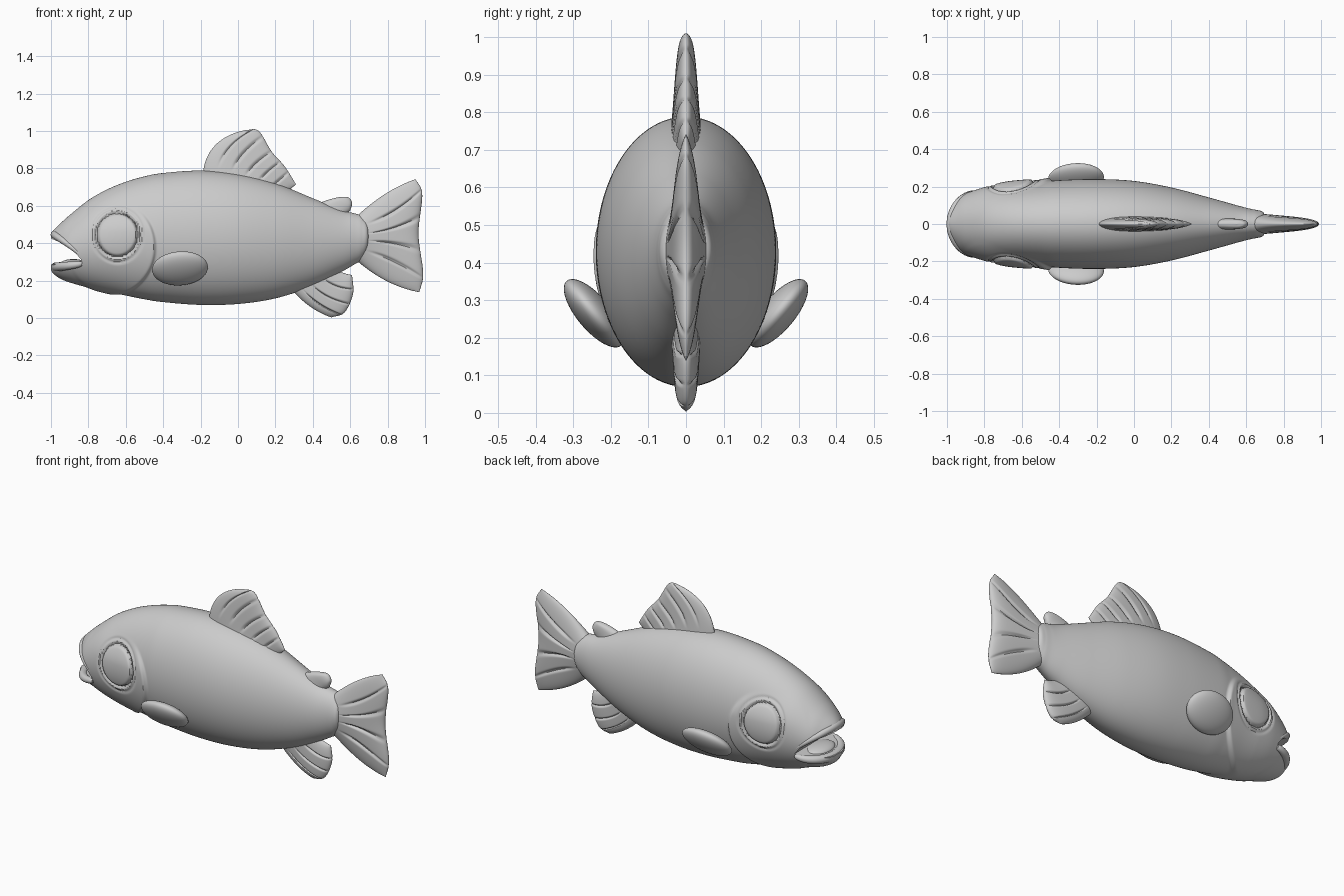
import bpy, bmesh, math
from mathutils import Vector, Matrix

cube = bpy.data.objects.get("Cube")
if cube:
    bpy.data.objects.remove(cube, do_unlink=True)

grey = bpy.data.materials.new("plain grey")
grey.use_nodes = True
grey.diffuse_color = (0.6, 0.6, 0.6, 1)
grey.node_tree.nodes["Principled BSDF"].inputs["Base Color"].default_value = grey.diffuse_color


def add_object(name, bm, angle=40):
    bmesh.ops.recalc_face_normals(bm, faces=bm.faces)
    mesh = bpy.data.meshes.new(name)
    bm.to_mesh(mesh)
    bm.free()
    mesh.materials.append(grey)
    obj = bpy.data.objects.new(name, mesh)
    bpy.context.collection.objects.link(obj)
    shade(obj, angle)
    return obj


def shade(obj, angle):
    bpy.ops.object.select_all(action='DESELECT')
    obj.select_set(True)
    bpy.context.view_layer.objects.active = obj
    bpy.ops.object.shade_smooth_by_angle(angle=math.radians(angle))


def spline(points, t):
    """Catmull-Rom point at t (0 to 1) through a list of points."""
    points = [Vector(p) for p in points]
    last = len(points) - 1
    i = min(int(t * last), last - 1)
    f = t * last - i
    b, c = points[i], points[i + 1]
    a = points[i - 1] if i else b * 2 - c
    d = points[i + 2] if i + 2 <= last else c * 2 - b
    return 0.5 * (2 * b + (c - a) * f + (2 * a - 5 * b + 4 * c - d) * f ** 2
                  + (3 * b - a - 3 * c + d) * f ** 3)


def smooth(low, high, value):
    f = min(max((value - low) / (high - low), 0), 1)
    return f * f * (3 - 2 * f)


def bell(value, centre, width):
    return math.exp(-((value - centre) / width) ** 2)


def bridge(bm, rows, closed):
    for a, b in zip(rows, rows[1:]):
        for j in range(len(a) if closed else len(a) - 1):
            k = (j + 1) % len(a)
            bm.faces.new((a[j], a[k], b[k], b[j]))


# Body stations: x, top, bottom, half width
STATIONS = [(-1, .445, .255, .05), (-.985, .47, .235, .09), (-.95, .505, .21, .13),
            (-.9, .55, .19, .162), (-.8, .63, .162, .188), (-.7, .687, .14, .2),
            (-.6, .728, .12, .21), (-.5, .757, .1, .222), (-.4, .775, .085, .234),
            (-.2, .788, .07, .24), (0, .77, .075, .23), (.2, .72, .105, .195),
            (.4, .64, .17, .142), (.55, .578, .245, .1), (.62, .56, .285, .082),
            (.66, .548, .31, .074), (.69, .52, .35, .064), (.705, .47, .4, .03)]


def relief(x, z):
    """Relative swelling of the head: gill cover and eye."""
    gill = math.hypot((x + .68) / .235, (z - .38) / .25)
    cover = .08 * (1 - smooth(.96, 1.05, gill))
    cover *= smooth(-.95, -.68, x) * (1 - smooth(.46, .62, z))
    eye = math.hypot((x + .645) / .13, (z - .445) / .138)
    dome = .05 * math.sqrt(max(0, 1 - (eye / .82) ** 2))
    grooves = .075 * bell(eye, .84, .05) + .03 * bell(eye, 1.04, .05)
    return 1 + cover + dome - grooves


def make_body():
    bm = bmesh.new()
    rows, length, around = [], 250, 240
    for i in range(length + 1):
        x, top, bottom, width = spline([s for s in map(Vector, STATIONS)], i / length)
        mid, half, row = (top + bottom) / 2, (top - bottom) / 2, []
        for j in range(around):
            a = 2 * math.pi * j / around
            y, z = width * math.cos(a), half * math.sin(a)
            k = relief(x, mid + z)
            row.append(bm.verts.new((x, y * k, mid + z * (1 + (k - 1) * .5))))
        rows.append(row)
    bridge(bm, rows, True)
    bm.faces.new(rows[0])
    bm.faces.new(rows[-1])
    return add_object("body", bm)


def cut_mouth(body):
    outline = [(-1.1, .46), (-1, .425), (-.93, .395), (-.87, .35), (-.835, .307),
               (-.88, .295), (-.95, .29), (-1.1, .28)]
    bm = bmesh.new()
    rows = [[bm.verts.new((x, y, z)) for x, z in outline] for y in (-.4, .4)]
    bridge(bm, rows, True)
    for row in rows:
        bm.faces.new(row)
    cutter = add_object("mouth_cutter", bm)
    cutter.hide_render = True
    cut = body.modifiers.new("mouth", 'BOOLEAN')
    cut.object, cut.operation, cut.solver = cutter, 'DIFFERENCE', 'EXACT'
    bpy.context.view_layer.objects.active = body
    bpy.ops.object.modifier_apply(modifier=cut.name)
    bpy.data.objects.remove(cutter, do_unlink=True)
    shade(body, 40)


def make_lip(name, corner_z, front_z, front_x, radius):
    """Tube wrapped round the snout, thin at both mouth corners."""
    bm = bmesh.new()
    rows, steps, around = [], 48, 16
    for i in range(steps + 1):
        a = math.pi * (i / steps - .5)
        c = max(math.cos(a), 0)
        centre = Vector((-.835 + (front_x + .835) * c, .165 * math.sin(a),
                         corner_z + (front_z - corner_z) * c ** .8))
        out = Vector((-c, math.sin(a), 0))
        r = radius * (.5 + .5 * c ** .5)
        rows.append([bm.verts.new(centre + r * (out * math.cos(b) + Vector((0, 0, math.sin(b)))))
                     for b in (2 * math.pi * j / around for j in range(around))])
    bridge(bm, rows, True)
    bm.faces.new(rows[0])
    bm.faces.new(rows[-1])
    add_object(name, bm, 60)


def make_ellipsoid(name, centre, size, turn=Matrix()):
    bm = bmesh.new()
    place = Matrix.Translation(centre) @ turn @ Matrix.Diagonal((*size, 1))
    bmesh.ops.create_uvsphere(bm, u_segments=48, v_segments=24, radius=1, matrix=place)
    add_object(name, bm, 60)


def make_fin(name, root, middle, tip, thick, taper, rays):
    """Rounded blade swept from root to tip with grooves between its rays."""
    bm = bmesh.new()
    across, along = 120, 28
    for side in (-1, 1):
        rows = []
        for i in range(along + 1):
            v = math.sin(math.pi / 2 * i / along)
            row = []
            for j in range(across + 1):
                u = .5 - .5 * math.cos(math.pi * j / across)
                a, b, c = (spline(line, u) for line in (root, middle, tip))
                p = a * (1 - v) * (1 - 2 * v) + b * 4 * v * (1 - v) + c * v * (2 * v - 1)
                e = abs(2 * u - 1)
                h = thick * (1 - taper * v) * (1 - .3 * e * e)
                h *= math.sqrt(max(0, 1 - e ** 5)) * math.sqrt(max(0, 1 - v ** 9))
                groove = sum(bell(u, k / rays, .016) for k in range(1, rays))
                h *= 1 - .35 * groove * smooth(.15, .5, v)
                row.append(bm.verts.new((p.x, side * h, p.y)))
            rows.append(row)
        bridge(bm, rows, False)
    bmesh.ops.remove_doubles(bm, verts=bm.verts, dist=.0001)
    bmesh.ops.holes_fill(bm, edges=[e for e in bm.edges if e.is_boundary])
    add_object(name, bm, 50)


# Body, mouth and lips
cut_mouth(make_body())
make_lip("upper_lip", .325, .445, -.98, .022)
make_lip("lower_lip", .29, .272, -.975, .025)
make_ellipsoid("tongue", (-.88, 0, .29), (.07, .1, .025))

# Fins on the centre line, each listed from leading to trailing edge
make_fin("dorsal_fin",
         [(-.19, .74), (-.08, .75), (.03, .73), (.13, .7), (.24, .66)],
         [(-.13, .915), (-.02, .885), (.08, .81), (.18, .75), (.275, .685)],
         [(.04, 1.005), (.11, 1), (.18, .89), (.25, .81), (.31, .715)], .042, .45, 6)
make_fin("tail_fin",
         [(.63, .54), (.64, .48), (.64, .43), (.64, .38), (.62, .32)],
         [(.79, .665), (.81, .53), (.81, .44), (.81, .34), (.79, .2)],
         [(.95, .742), (.985, .66), (.965, .45), (.99, .24), (.97, .138)], .058, .5, 5)
make_fin("anal_fin",
         [(.27, .17), (.33, .2), (.4, .24), (.5, .27)],
         [(.38, .065), (.43, .1), (.49, .16), (.56, .242)],
         [(.5, .003), (.57, .03), (.615, .13), (.61, .23)], .04, .3, 4)
make_fin("adipose_fin",
         [(.41, .6), (.46, .57), (.51, .55), (.56, .54)],
         [(.47, .628), (.51, .61), (.55, .59), (.585, .56)],
         [(.55, .648), (.59, .645), (.61, .615), (.6, .575)], .033, .3, 1)

# Paired fins flaring up and outward
for side, word in ((1, "left"), (-1, "right")):
    tilt = Matrix.Rotation(side * math.radians(50), 4, 'X')
    turn = tilt @ Matrix.Rotation(side * math.radians(8), 4, 'Z')
    make_ellipsoid(word + "_pectoral_fin", (-.31, side * .245, .265), (.15, .112, .045), turn)
